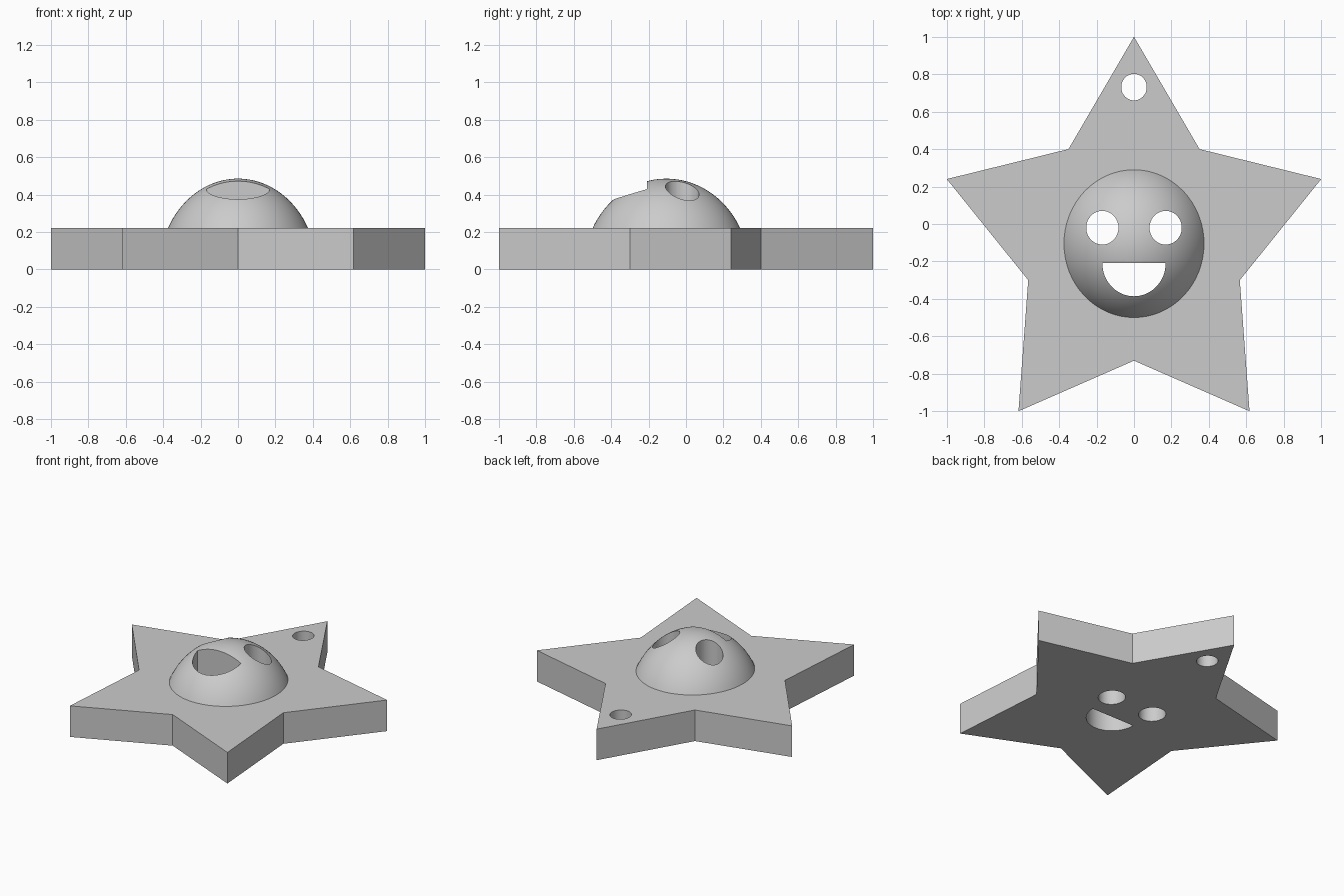
import bpy
import bmesh
from math import cos, sin, pi, radians

cube = bpy.data.objects.get("Cube")
if cube:
    bpy.data.objects.remove(cube, do_unlink=True)

THICKNESS = 0.22


def add_object(name, bm):
    bmesh.ops.recalc_face_normals(bm, faces=bm.faces[:])
    mesh = bpy.data.meshes.new(name)
    bm.to_mesh(mesh)
    bm.free()
    obj = bpy.data.objects.new(name, mesh)
    bpy.context.collection.objects.link(obj)
    return obj


def prism(name, outline, z0, z1):
    """Extrude a flat outline from z0 up to z1."""
    bm = bmesh.new()
    base = bm.faces.new([bm.verts.new((x, y, z0)) for x, y in outline])
    top = bmesh.ops.extrude_face_region(bm, geom=[base])["geom"]
    verts = [g for g in top if isinstance(g, bmesh.types.BMVert)]
    bmesh.ops.translate(bm, verts=verts, vec=(0, 0, z1 - z0))
    return add_object(name, bm)


def arc(cx, cy, rx, ry, start, end, steps):
    angles = [start + (end - start) * i / steps for i in range(steps + 1)]
    return [(cx + rx * cos(a), cy + ry * sin(a)) for a in angles]


def ellipse(cx, cy, rx, ry, steps=48):
    return arc(cx, cy, rx, ry, 0, 2 * pi, steps)[:-1]


def combine(target, tool, operation):
    """Apply a boolean and discard the tool object."""
    tool.hide_render = True
    mod = target.modifiers.new(operation.title(), "BOOLEAN")
    mod.operation = operation
    mod.solver = "EXACT"
    mod.object = tool
    bpy.context.view_layer.objects.active = target
    bpy.ops.object.modifier_apply(modifier=mod.name)
    bpy.data.objects.remove(tool, do_unlink=True)


# Star plate, one half mirrored across x
half = [(0, 1), (0.35, 0.4), (1, 0.24), (0.565, -0.3), (0.617, -1), (0, -0.73)]
outline = half + [(-x, y) for x, y in half[-2:0:-1]]
star = prism("smiling_star", outline, 0, THICKNESS)

# Domed face, trimmed inside the plate
bm = bmesh.new()
bmesh.ops.create_uvsphere(bm, u_segments=64, v_segments=48, radius=1)
bmesh.ops.scale(bm, verts=bm.verts[:], vec=(0.42, 0.443, 0.485))
bmesh.ops.translate(bm, verts=bm.verts[:], vec=(0, -0.105, 0))
cut = bmesh.ops.bisect_plane(
    bm, geom=bm.verts[:] + bm.edges[:] + bm.faces[:],
    plane_co=(0, 0, THICKNESS / 2), plane_no=(0, 0, 1), clear_inner=True)
rim = [g for g in cut["geom_cut"] if isinstance(g, bmesh.types.BMEdge)]
bmesh.ops.contextual_create(bm, geom=rim)
combine(star, add_object("face_dome", bm), "UNION")

# Through holes: eyes, mouth and hanging hole
holes = {
    "left_eye_cutter": ellipse(0.169, -0.02, 0.086, 0.09),
    "right_eye_cutter": ellipse(-0.169, -0.02, 0.086, 0.09),
    "mouth_cutter": arc(0, -0.209, 0.169, 0.177, pi, 2 * pi, 32),
    "hanging_hole_cutter": ellipse(0, 0.731, 0.068, 0.071),
}
for name, shape in holes.items():
    combine(star, prism(name, shape, -0.2, 0.8), "DIFFERENCE")

# Smooth dome and hole walls, crisp plate edges
bpy.ops.object.select_all(action="DESELECT")
star.select_set(True)
bpy.context.view_layer.objects.active = star
bpy.ops.object.shade_smooth_by_angle(angle=radians(30))
